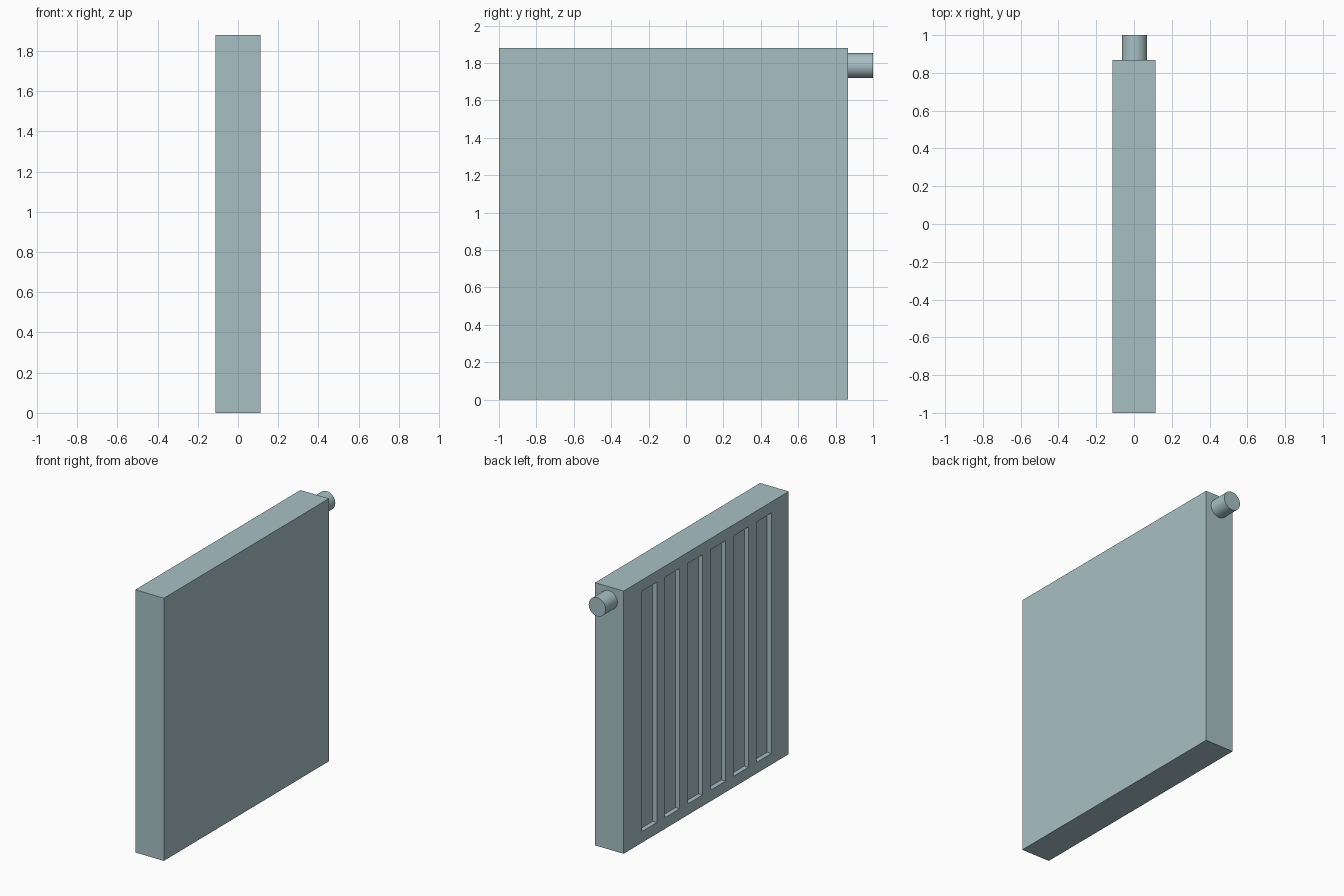
import bpy, bmesh, math
from mathutils import Matrix, Vector

if "Cube" in bpy.data.objects:
    bpy.data.objects.remove(bpy.data.objects["Cube"])


def boxes(name, bounds):
    """One object made of axis-aligned boxes given as (min corner, max corner)."""
    bm = bmesh.new()
    for lo, hi in bounds:
        lo, hi = Vector(lo), Vector(hi)
        m = Matrix.Translation((lo + hi) / 2) @ Matrix.Diagonal((*(hi - lo), 1))
        bmesh.ops.create_cube(bm, size=1, matrix=m)
    mesh = bpy.data.meshes.new(name)
    bm.to_mesh(mesh)
    bm.free()
    obj = bpy.data.objects.new(name, mesh)
    bpy.context.collection.objects.link(obj)
    return obj


HALF_T, Y0, Y1, H = 0.113, -1.0, 0.867, 1.88

# Blue-grey paint
paint = bpy.data.materials.new("blue_grey_paint")
paint.diffuse_color = (0.39, 0.53, 0.56, 1)
paint.use_nodes = True
paint.node_tree.nodes["Principled BSDF"].inputs["Base Color"].default_value = paint.diffuse_color

# Radiator slab
panel = boxes("radiator_panel", [((-HALF_T, Y0, 0), (HALF_T, Y1, H))])
panel.data.materials.append(paint)

# Six vertical recesses on the -x face
COUNT, PITCH, WIDTH, DEPTH = 6, 0.259, 0.166, 0.033
first = -0.073 - (COUNT - 1) * PITCH / 2
slots = []
for i in range(COUNT):
    y = first + i * PITCH
    slots.append(((-HALF_T - 0.1, y - WIDTH / 2, 0.08),
                  (-HALF_T + DEPTH, y + WIDTH / 2, H - 0.08)))
cutter = boxes("slot_cutter", slots)
cutter.data.materials.append(paint)
cutter.hide_render = True

mod = panel.modifiers.new("slots", 'BOOLEAN')
mod.operation = 'DIFFERENCE'
mod.solver = 'EXACT'
mod.object = cutter
bpy.context.view_layer.objects.active = panel
panel.select_set(True)
bpy.ops.object.modifier_apply(modifier=mod.name)
bpy.data.objects.remove(cutter)

# Valve knob at the top of the +y end
bpy.ops.object.select_all(action='DESELECT')
bpy.ops.mesh.primitive_cylinder_add(
    vertices=32, radius=0.067, depth=1.0 - Y1,
    location=(0.003, (1.0 + Y1) / 2, 1.786), rotation=(math.pi / 2, 0, 0))
knob = bpy.context.object
knob.name = "valve_knob"
knob.data.materials.append(paint)
bpy.ops.object.shade_smooth_by_angle()
